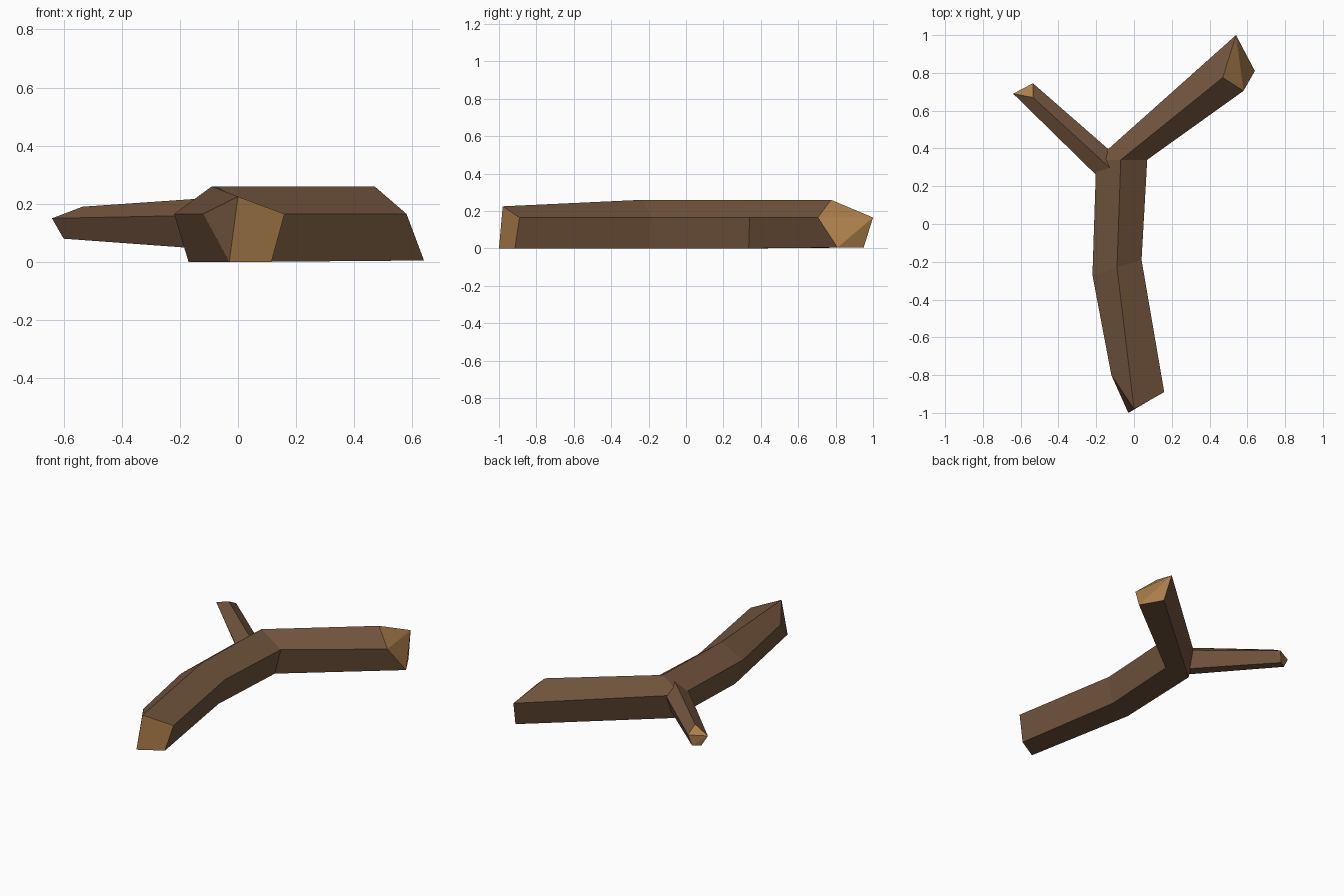
import bpy
import bmesh

default_cube = bpy.data.objects.get("Cube")
if default_cube:
    bpy.data.objects.remove(default_cube, do_unlink=True)


def make_material(name, colour):
    material = bpy.data.materials.new(name)
    material.use_nodes = True
    rgba = (*colour, 1.0)
    material.diffuse_color = rgba
    shader = material.node_tree.nodes["Principled BSDF"]
    shader.inputs["Base Color"].default_value = rgba
    shader.inputs["Roughness"].default_value = 0.9
    return material


bark = make_material("brown bark", (0.165, 0.088, 0.046))
cut_wood = make_material("tan cut wood", (0.41, 0.21, 0.07))
BARK, CUT = 0, 1

# Corner order of every five-sided section
RIDGE, RIGHT, LOW_RIGHT, LOW_LEFT, LEFT = range(5)


def build_limb(name, sections, caps):
    """Skin the five-sided sections, then close the ends.

    Each cap is (section index, corner numbers, material index).
    """
    bm = bmesh.new()
    rings = [[bm.verts.new(point) for point in section] for section in sections]
    for ring, following in zip(rings, rings[1:]):
        for i in range(len(ring)):
            j = (i + 1) % len(ring)
            bm.faces.new((ring[i], ring[j], following[j], following[i]))
    for section, corners, material_index in caps:
        face = bm.faces.new([rings[section][corner] for corner in corners])
        face.material_index = material_index
    bmesh.ops.recalc_face_normals(bm, faces=bm.faces)
    mesh = bpy.data.meshes.new(name)
    bm.to_mesh(mesh)
    bm.free()
    mesh.materials.append(bark)
    mesh.materials.append(cut_wood)
    limb = bpy.data.objects.new(name, mesh)
    bpy.context.collection.objects.link(limb)
    return limb


def slanted_cap(section):
    """Three cut facets that close a skewed section."""
    return [
        (section, (RIDGE, RIGHT, LEFT), CUT),
        (section, (RIGHT, LOW_RIGHT, LEFT), CUT),
        (section, (LOW_RIGHT, LOW_LEFT, LEFT), CUT),
    ]


# Trunk, bending at the middle and again at the fork
front_end = [(0, -.98, .225), (.16, -.89, .165), (.115, -.915, 0),
             (-.03, -1, 0), (-.12, -.8, .165)]
middle = [(-.09, -.23, .26), (.04, -.19, .165), (0, -.2, 0),
          (-.17, -.26, 0), (-.22, -.27, .165)]
fork = [(-.07, .34, .26), (.07, .34, .165), (.03, .335, 0),
        (-.15, .335, 0), (-.2, .34, .165)]
back_end = [(.47, .775, .26), (.58, .705, .165), (.64, .81, .005),
            (.56, .95, .005), (.54, 1, .165)]
trunk_caps = [
    (0, (RIDGE, RIGHT, LOW_RIGHT, LOW_LEFT), CUT),
    (0, (RIDGE, LOW_LEFT, LEFT), BARK),
]
build_limb("log_trunk", [front_end, middle, fork, back_end],
           trunk_caps + slanted_cap(-1))

# Thin side branch, rooted inside the trunk
branch_root = [(-.1, .272, .22), (-.06, .33, .16), (-.08, .3, .045),
               (-.12, .24, .045), (-.15, .21, .16)]
branch_tip = [(-.535, .67, .19), (-.535, .745, .15), (-.555, .73, .08),
              (-.6, .7, .08), (-.64, .69, .15)]
root_cap = [(0, (RIDGE, RIGHT, LOW_RIGHT, LOW_LEFT, LEFT), BARK)]
build_limb("side_branch", [branch_root, branch_tip],
           root_cap + slanted_cap(-1))
